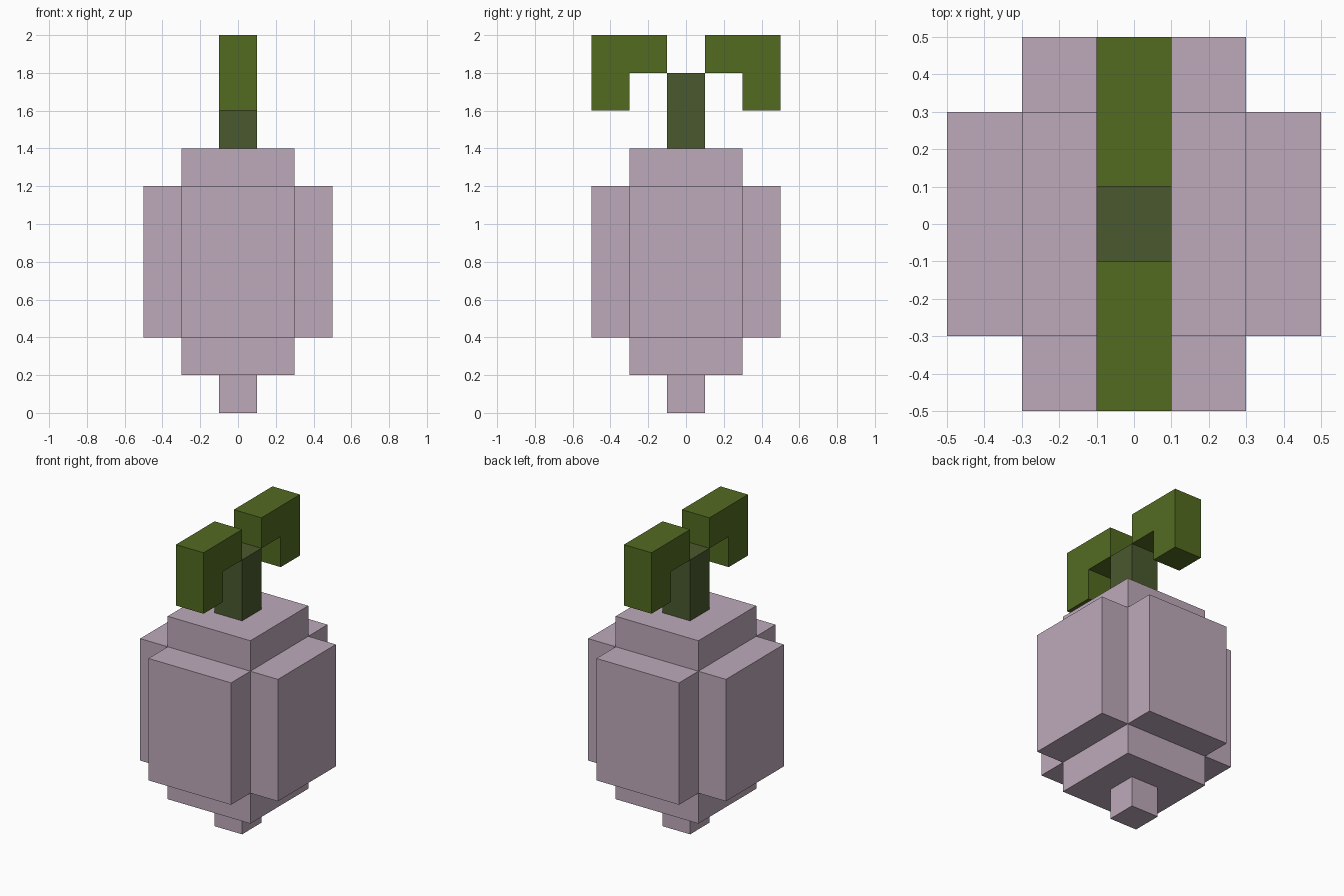
import bpy
import bmesh

if "Cube" in bpy.data.objects:
    bpy.data.objects.remove(bpy.data.objects["Cube"])


def material(name, rgb):
    """Flat colour given as 0-255 display values."""
    m = bpy.data.materials.new(name)
    lin = [((c / 255 + 0.055) / 1.055) ** 2.4 for c in rgb]
    m.diffuse_color = (*lin, 1)
    m.use_nodes = True
    m.node_tree.nodes["Principled BSDF"].inputs["Base Color"].default_value = m.diffuse_color
    return m


PINK = material("dusty pink", (190, 170, 187))
LEAF = material("leaf green", (83, 107, 33))
STEM = material("stem green", (74, 89, 46))


def prism(name, outline, x0, x1, mat):
    """Extrude a (y, z) outline along x."""
    bm = bmesh.new()
    face = bm.faces.new([bm.verts.new((x0, y, z)) for y, z in outline])
    ext = bmesh.ops.extrude_face_region(bm, geom=[face])
    moved = [v for v in ext["geom"] if isinstance(v, bmesh.types.BMVert)]
    bmesh.ops.translate(bm, verts=moved, vec=(x1 - x0, 0, 0))
    bmesh.ops.recalc_face_normals(bm, faces=bm.faces)
    mesh = bpy.data.meshes.new(name)
    bm.to_mesh(mesh)
    bm.free()
    mesh.materials.append(mat)
    obj = bpy.data.objects.new(name, mesh)
    bpy.context.collection.objects.link(obj)
    return obj


def box(name, x0, x1, y0, y1, z0, z1, mat):
    return prism(name, [(y0, z0), (y1, z0), (y1, z1), (y0, z1)], x0, x1, mat)


# Bulb: tall core, small root tip and a raised panel on each side
box("bulb_core", -0.3, 0.3, -0.3, 0.3, 0.2, 1.4, PINK)
box("root_tip", -0.1, 0.1, -0.1, 0.1, 0.0, 0.2, PINK)
box("panel_right", 0.3, 0.5, -0.3, 0.3, 0.4, 1.2, PINK)
box("panel_left", -0.5, -0.3, -0.3, 0.3, 0.4, 1.2, PINK)
box("panel_back", -0.3, 0.3, 0.3, 0.5, 0.4, 1.2, PINK)
box("panel_front", -0.3, 0.3, -0.5, -0.3, 0.4, 1.2, PINK)

# Stem
box("stem", -0.1, 0.1, -0.1, 0.1, 1.4, 1.8, STEM)

# Two drooping leaves, mirrored front to back
hook = [(0.1, 1.8), (0.3, 1.8), (0.3, 1.6), (0.5, 1.6), (0.5, 2.0), (0.1, 2.0)]
for name, side in (("leaf_back", 1), ("leaf_front", -1)):
    prism(name, [(side * y, z) for y, z in hook], -0.1, 0.1, LEAF)
